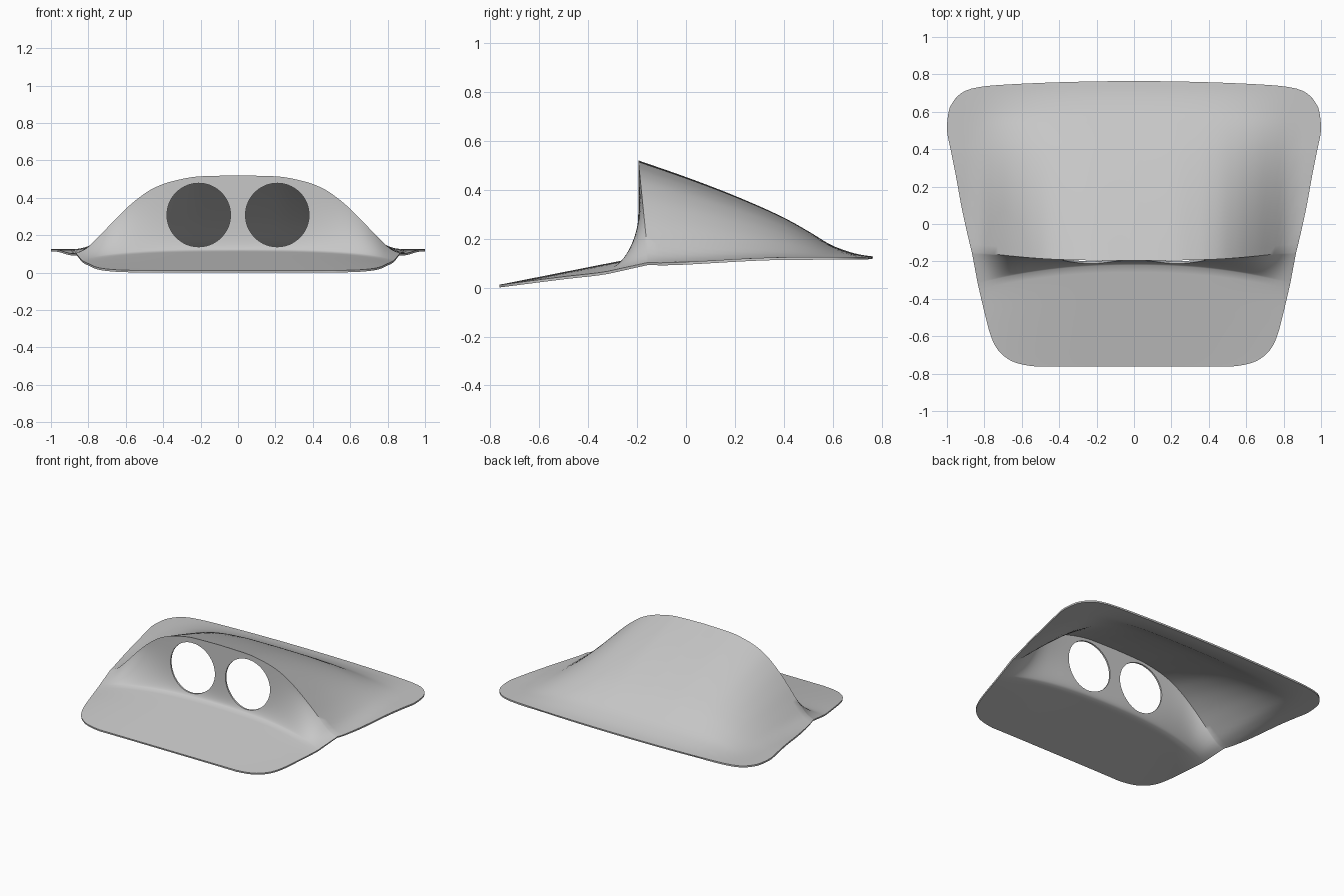
import bpy
import bmesh
import math

if "Cube" in bpy.data.objects:
    bpy.data.objects.remove(bpy.data.objects["Cube"], do_unlink=True)


def spline(points):
    """Monotone cubic curve through (x, value) points."""
    xs, vs = zip(*points)
    n = len(xs)
    d = [(vs[i + 1] - vs[i]) / (xs[i + 1] - xs[i]) for i in range(n - 1)]
    m = [d[0]] + [2 * a * b / (a + b) if a * b > 0 else 0
                  for a, b in zip(d, d[1:])] + [d[-1]]

    def value(x):
        x = min(max(x, xs[0]), xs[-1])
        i = max(k for k in range(n - 1) if xs[k] <= x)
        h = xs[i + 1] - xs[i]
        t = (x - xs[i]) / h
        s = t * t * (3 - 2 * t)
        bend = h * t * (1 - t) * ((1 - t) * m[i] - t * m[i + 1])
        return vs[i] * (1 - s) + vs[i + 1] * s + bend
    return value


# Plan half-width, rim height, hood ridge height and hood cross-section
half_width = spline([(-.762, .52), (-.755, .58), (-.73, .66), (-.67, .73), (-.6, .765),
                     (-.47, .8), (-.3, .84), (-.16, .875), (.05, .92), (.25, .955),
                     (.38, .98), (.5, 1), (.6, .99), (.66, .96), (.7, .92),
                     (.725, .86), (.74, .76), (.75, .6)])
rim = spline([(-.76, .012), (-.5, .045), (-.33, .065), (-.2, .095),
              (0, .105), (.4, .124), (.77, .126)])
ridge = spline([(-.195, .52), (0, .452), (.2, .375), (.4, .285), (.5, .228),
                (.6, .168), (.7, .135), (.76, .126)])
section = spline([(0, 1), (.2, .988), (.35, .927), (.45, .84), (.55, .68),
                  (.65, .46), (.75, .21), (.82, .06), (.88, 0)])

CREST, REAR, FRONT = -.195, .75, -.762


def hood(u, r):
    t = CREST + (REAR - CREST) * math.sin(r * math.pi / 2)
    k = (t - CREST) / (REAR - CREST)
    x = u * half_width(t)
    sweep = .042 * (1 - section(abs(u) * .875))
    y = t + sweep * (1 - k) + .014 * (1 - u * u) * k ** 4
    base = rim(y)
    return x, y, base + max(ridge(t) - base, 0) * section(abs(x))


def tray(u, r):
    foot = -.22 - .1 * abs(u) ** 2.2
    y = FRONT + (foot - FRONT) * (1 - math.cos(r * math.pi / 2))
    middle = .012 + (y - FRONT) * .197
    return u * half_width(y), y, middle + (rim(y) - middle) * u ** 4


def wall(u, r):
    # Upright in the middle, leaning into a straight ramp at the sides
    x0, y0, z0 = hood(u, 0)
    x1, y1, z1 = tray(u, 1)
    inner = 1 - u * u
    k = (1 - r) ** (1 + 5 * inner ** 4)
    rise = r ** (1 + .4 * inner)
    return x0 + (x1 - x0) * k, y0 + (y1 - y0) * k, z1 + (z0 - z1) * rise


# Shell: tray, upright wall and hood as one continuous sheet
COLS = 72
stations = [(tray, i / 22) for i in range(22)]
stations += [(wall, i / 20) for i in range(20)]
stations += [(hood, i / 32) for i in range(33)]
bm = bmesh.new()
rows = [[bm.verts.new(part(2 * c / COLS - 1, r)) for c in range(COLS + 1)]
        for part, r in stations]
for low, high in zip(rows, rows[1:]):
    for c in range(COLS):
        bm.faces.new((low[c], low[c + 1], high[c + 1], high[c]))
mesh = bpy.data.meshes.new("hooded_panel")
bm.to_mesh(mesh)
bm.free()
panel = bpy.data.objects.new("hooded_panel", mesh)
bpy.context.collection.objects.link(panel)

grey = bpy.data.materials.new("plain grey")
grey.use_nodes = True
grey.diffuse_color = (.57, .57, .57, 1)
grey.node_tree.nodes["Principled BSDF"].inputs["Base Color"].default_value = (.57, .57, .57, 1)
mesh.materials.append(grey)

solid = panel.modifiers.new("thickness", 'SOLIDIFY')
solid.thickness = .011
solid.offset = -1
solid.use_even_offset = True

# Two round openings through the upright wall
cutters = []
for side in (-1, 1):
    bpy.ops.mesh.primitive_cylinder_add(vertices=64, radius=.17, depth=.21,
                                        location=(side * .21, -.25, .308),
                                        rotation=(math.pi / 2, 0, 0))
    cutter = bpy.context.object
    cutter.name = "opening_cutter"
    cutter.hide_render = True
    cutter.data.materials.append(grey)
    cutters.append(cutter)
    cut = panel.modifiers.new("opening", 'BOOLEAN')
    cut.operation = 'DIFFERENCE'
    cut.solver = 'EXACT'
    cut.object = cutter

bpy.ops.object.select_all(action='DESELECT')
panel.select_set(True)
bpy.context.view_layer.objects.active = panel
for name in [m.name for m in panel.modifiers]:
    bpy.ops.object.modifier_apply(modifier=name)
for cutter in cutters:
    bpy.data.objects.remove(cutter, do_unlink=True)
bpy.ops.object.shade_smooth_by_angle(angle=math.radians(40))
